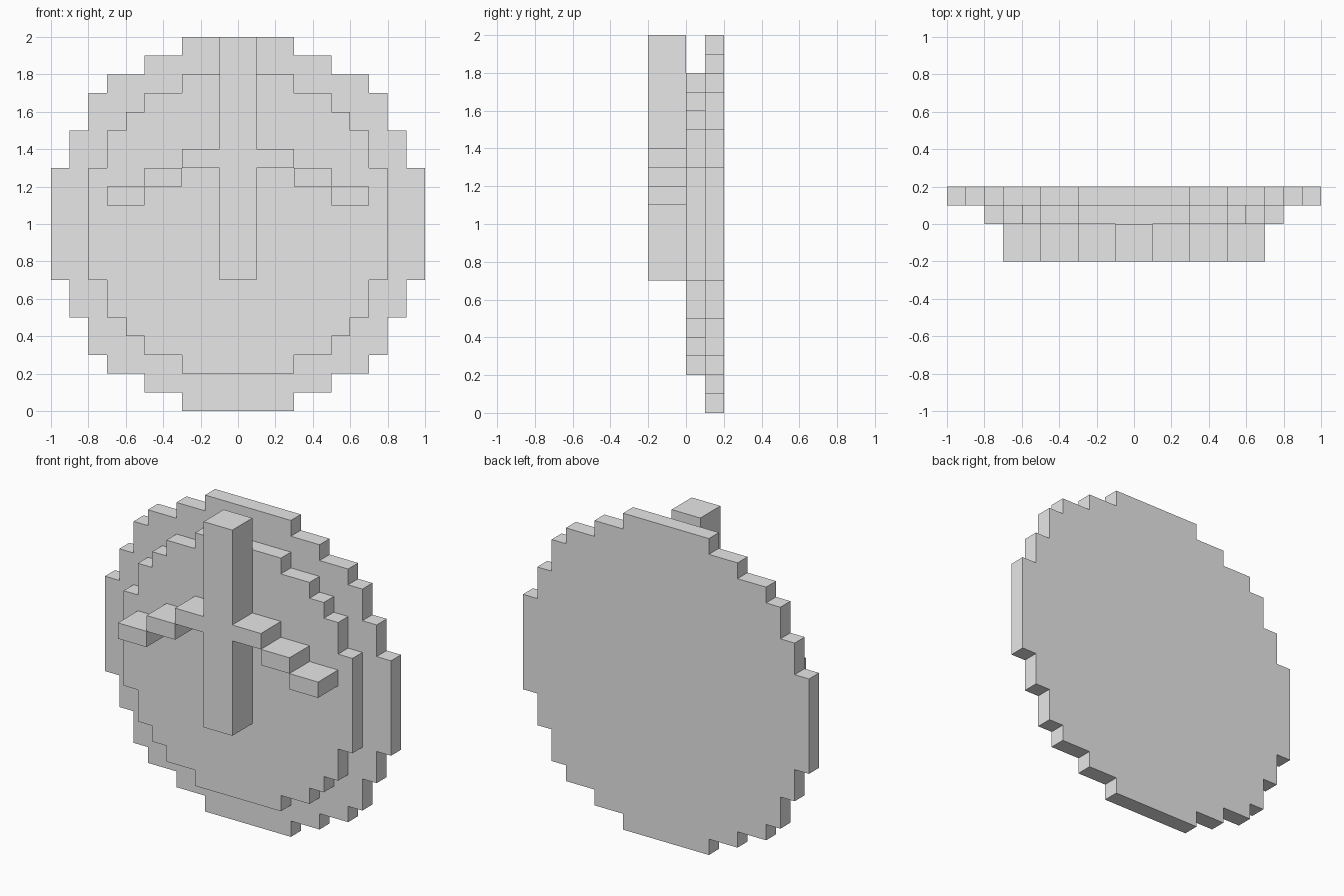
import bpy
import bmesh

cube = bpy.data.objects.get("Cube")
if cube:
    bpy.data.objects.remove(cube, do_unlink=True)

grey = bpy.data.materials.new("plain_grey")
grey.use_nodes = True
grey.diffuse_color = (0.8, 0.8, 0.8, 1)
grey.node_tree.nodes["Principled BSDF"].inputs["Base Color"].default_value = (0.8, 0.8, 0.8, 1)


def stepped_plate(name, bottom, steps, front, back, centre=0):
    """Extrude a symmetric stepped outline; steps are (top height, half width)."""
    right = []
    z = bottom
    for top, half in steps:
        right += [(half, z), (half, top)]
        z = top
    outline = right + [(-x, h) for x, h in reversed(right)]
    bm = bmesh.new()
    face = bm.faces.new([bm.verts.new((centre + x, front, h)) for x, h in outline])
    ext = bmesh.ops.extrude_face_region(bm, geom=[face])
    moved = [v for v in ext["geom"] if isinstance(v, bmesh.types.BMVert)]
    bmesh.ops.translate(bm, verts=moved, vec=(0, back - front, 0))
    bmesh.ops.recalc_face_normals(bm, faces=bm.faces)
    mesh = bpy.data.meshes.new(name)
    bm.to_mesh(mesh)
    bm.free()
    mesh.materials.append(grey)
    obj = bpy.data.objects.new(name, mesh)
    bpy.context.collection.objects.link(obj)
    return obj


def mirrored_steps(lower, waist):
    """Repeat the lower steps upside down above the widest row (centre z = 1)."""
    heights = [top for top, _ in lower]
    widths = [half for _, half in lower]
    bottoms = heights[:-1]
    upper_tops = [2 - z for z in reversed(bottoms)]
    return lower + [(2 - heights[-1], waist)], list(zip(upper_tops, reversed(widths)))


# Large round back plate
low, high = mirrored_steps([(0.1, 0.3), (0.2, 0.5), (0.3, 0.7), (0.5, 0.8), (0.7, 0.9)], 1.0)
stepped_plate("back_disc", 0, low + high + [(2.0, 0.3)], 0.1, 0.2)

# Smaller raised front plate
low, high = mirrored_steps([(0.3, 0.3), (0.4, 0.5), (0.5, 0.6), (0.7, 0.7)], 0.8)
stepped_plate("front_disc", 0.2, low + high + [(1.8, 0.3)], 0.0, 0.1)

# Upright post with the first arm step on each side
stepped_plate("post", 0.7, [(1.3, 0.1), (1.4, 0.3), (2.0, 0.1)], -0.2, 0.0)

# Descending outer arm blocks
for side, sign in (("left", 1), ("right", -1)):
    stepped_plate(f"{side}_middle_arm", 1.2, [(1.3, 0.1)], -0.2, 0.0, 0.4 * sign)
    stepped_plate(f"{side}_outer_arm", 1.1, [(1.2, 0.1)], -0.2, 0.0, 0.6 * sign)
